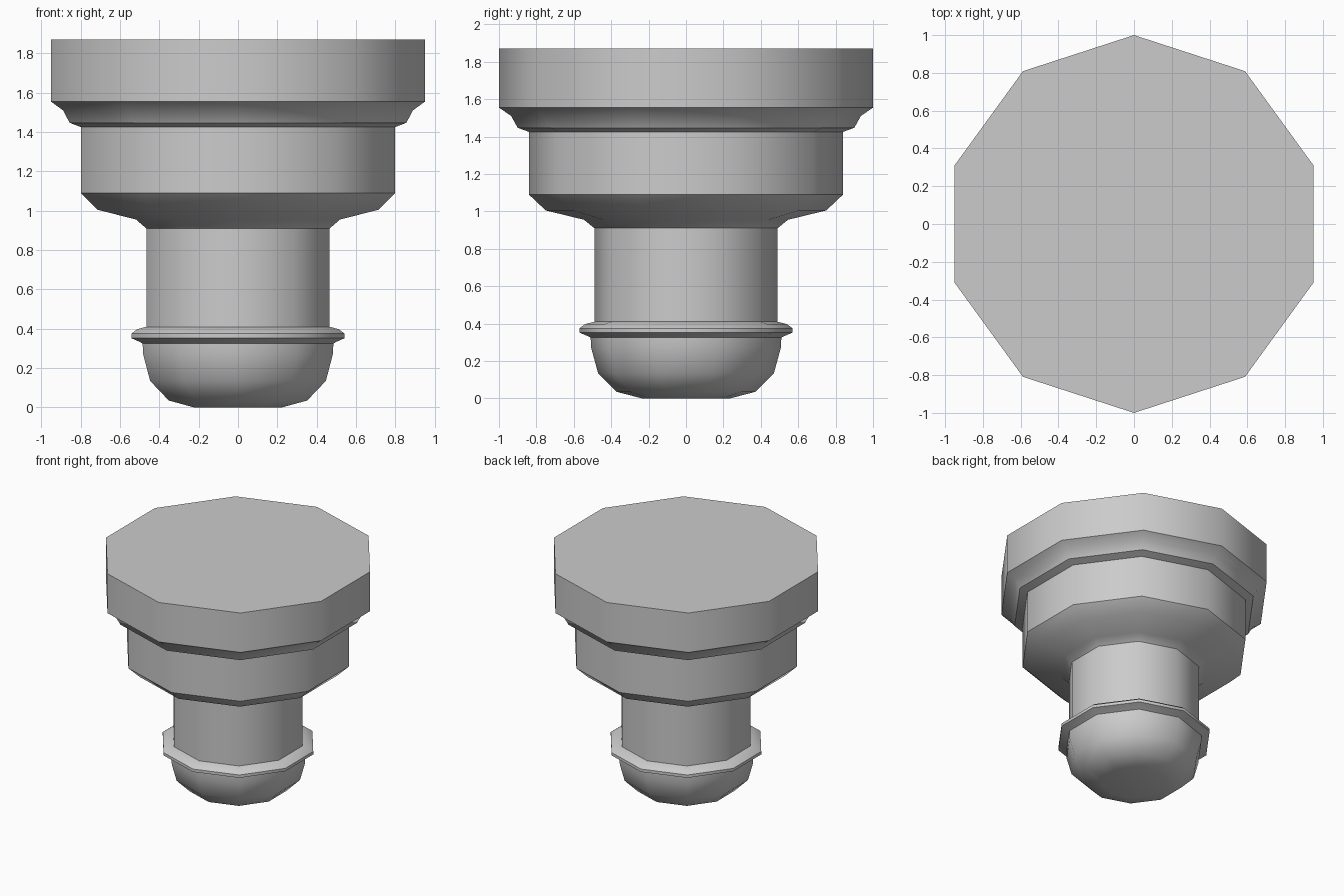
import bpy, bmesh, math

if "Cube" in bpy.data.objects:
    bpy.data.objects.remove(bpy.data.objects["Cube"])

SIDES = 10

# Half profile (radius, height) from the underside of the foot to the top disc
PROFILE = [
    (0.235, 0.0), (0.37, 0.035), (0.47, 0.135), (0.507, 0.27), (0.51, 0.325),  # rounded foot
    (0.53, 0.335), (0.57, 0.352), (0.57, 0.375), (0.54, 0.397), (0.49, 0.41),  # thin ring
    (0.49, 0.91), (0.545, 0.955),                                              # neck
    (0.75, 1.005), (0.84, 1.09), (0.84, 1.425),                                # middle drum
    (0.90, 1.447), (0.935, 1.51), (1.0, 1.555), (1.0, 1.87),                   # cove and top disc
]


def lathe(name, profile, sides):
    """Spin a profile into a faceted solid with a corner on the y axis."""
    bm = bmesh.new()
    rings = []
    for r, z in profile:
        ring = []
        for i in range(sides):
            a = math.pi / 2 + math.tau * i / sides
            ring.append(bm.verts.new((r * math.cos(a), r * math.sin(a), z)))
        rings.append(ring)
    for low, high in zip(rings, rings[1:]):
        for i in range(sides):
            j = (i + 1) % sides
            bm.faces.new((low[i], low[j], high[j], high[i]))
    bm.faces.new(rings[0])
    bm.faces.new(rings[-1])
    bmesh.ops.recalc_face_normals(bm, faces=bm.faces)
    mesh = bpy.data.meshes.new(name)
    bm.to_mesh(mesh)
    bm.free()
    obj = bpy.data.objects.new(name, mesh)
    bpy.context.collection.objects.link(obj)
    return obj


# Turned pedestal, soft around its sides and crisp at the ledges
pedestal = lathe("pedestal", PROFILE, SIDES)
bpy.context.view_layer.objects.active = pedestal
pedestal.select_set(True)
bpy.ops.object.shade_smooth_by_angle(angle=math.radians(40))
